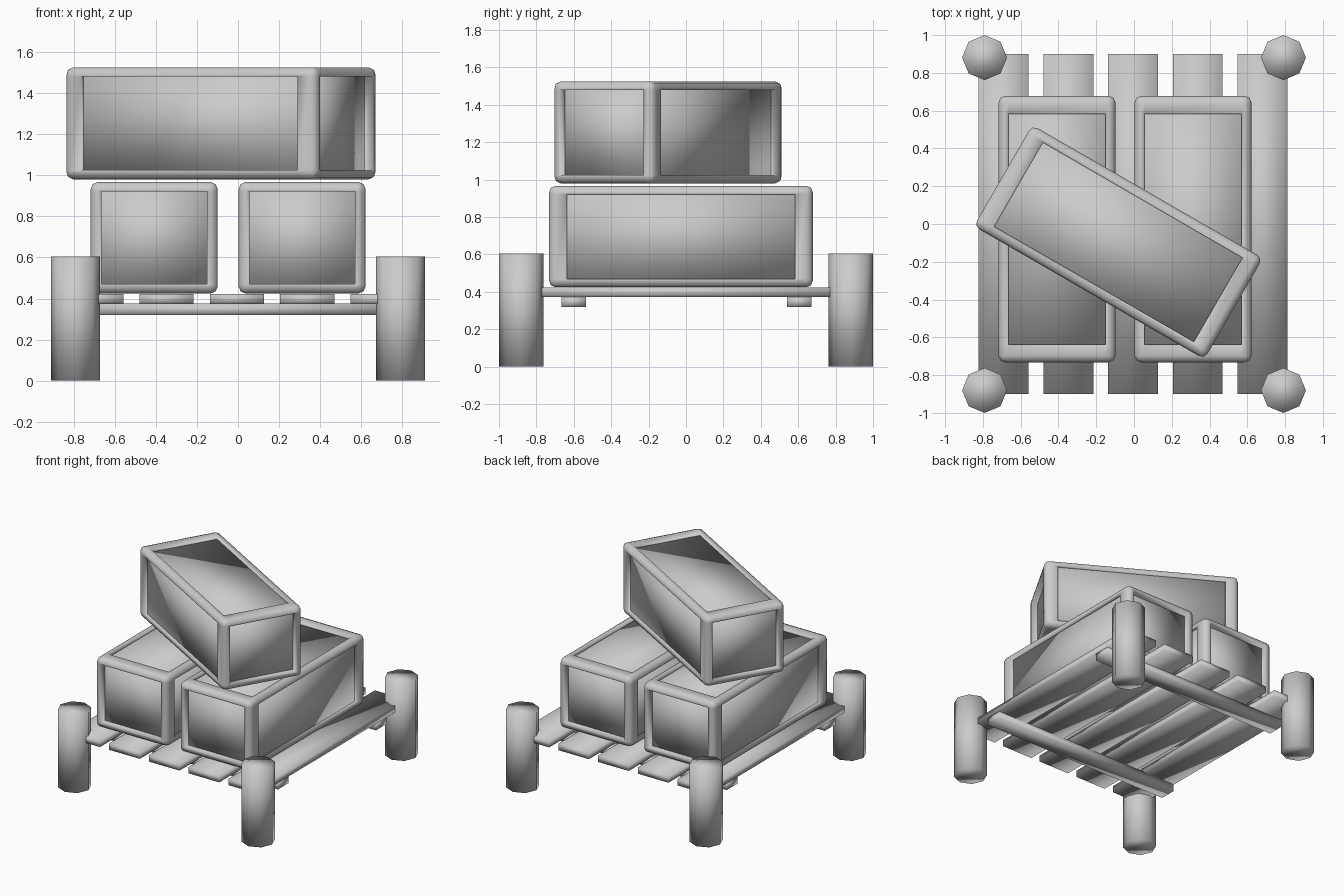
import bpy, bmesh, math
from itertools import product

if "Cube" in bpy.data.objects:
    bpy.data.objects.remove(bpy.data.objects["Cube"])


def finish(name, bm, loc=(0, 0, 0), rot=0):
    me = bpy.data.meshes.new(name)
    bm.to_mesh(me)
    bm.free()
    for p in me.polygons:
        p.use_smooth = True
    ob = bpy.data.objects.new(name, me)
    ob.location = loc
    ob.rotation_euler.z = rot
    bpy.context.collection.objects.link(ob)
    return ob


def box(name, size, loc):
    bm = bmesh.new()
    bmesh.ops.create_cube(bm, size=1)
    bmesh.ops.scale(bm, vec=size, verts=bm.verts)
    return finish(name, bm, loc)


def crate(name, size, bar, loc, rot=0):
    half = [s / 2 for s in size]
    # Frame: cells on the edges of a 3 x 3 x 3 block
    stops = [(-h, -h + t, h - t, h) for h, t in zip(half, bar)]
    solid = {c for c in product(range(3), repeat=3) if sum(i != 1 for i in c) >= 2}
    bm = bmesh.new()
    for c in solid:
        for axis, side in product(range(3), (0, 1)):
            n = list(c)
            n[axis] += 2 * side - 1
            if tuple(n) in solid:
                continue
            u, v = (axis + 1) % 3, (axis + 2) % 3
            ring = []
            for du, dv in ((0, 0), (1, 0), (1, 1), (0, 1)):
                k = list(c)
                k[axis] += side
                k[u] += du
                k[v] += dv
                ring.append(bm.verts.new([stops[i][k[i]] for i in range(3)]))
            bm.faces.new(ring if side else ring[::-1])
    bmesh.ops.remove_doubles(bm, verts=bm.verts, dist=1e-5)
    # Soften the twelve outer edges
    outer = [e for e in bm.edges if sum(
        all(abs(w.co[i] - s * half[i]) < 1e-5 for w in e.verts)
        for i in range(3) for s in (-1, 1)) >= 2]
    bmesh.ops.bevel(bm, geom=outer, offset=0.034, segments=2, profile=0.5,
                    affect='EDGES', clamp_overlap=True)
    finish(name + "_frame", bm, loc, rot)
    # Thin panel lining, facing inward
    bm = bmesh.new()
    bmesh.ops.create_cube(bm, size=1)
    bmesh.ops.scale(bm, vec=[s - t for s, t in zip(size, bar)], verts=bm.verts)
    bmesh.ops.reverse_faces(bm, faces=bm.faces)
    finish(name + "_panels", bm, loc, rot)


# Corner posts
for sx, sy in product((-1, 1), repeat=2):
    bm = bmesh.new()
    bmesh.ops.create_cone(bm, cap_ends=True, segments=8, radius1=0.119,
                          radius2=0.119, depth=0.605)
    finish("corner_post", bm, (sx * 0.791, sy * 0.881, 0.3025))

# Deck planks and the two beams under them
for i in range(5):
    box("deck_plank", (0.264, 1.8, 0.05), (-0.69 + i * 0.3425, 0, 0.398))
for y in (-0.6, 0.605):
    box("cross_beam", (1.63, 0.13, 0.056), (-0.005, y, 0.347))

# Crates
bars = (0.052, 0.095, 0.045)
crate("left_crate", (0.618, 1.41, 0.542), bars, (-0.408, -0.027, 0.696))
crate("right_crate", (0.618, 1.41, 0.542), bars, (0.312, -0.027, 0.696))
crate("top_crate", (0.618, 1.41, 0.545), bars, (-0.083, -0.096, 1.253), math.radians(60))
